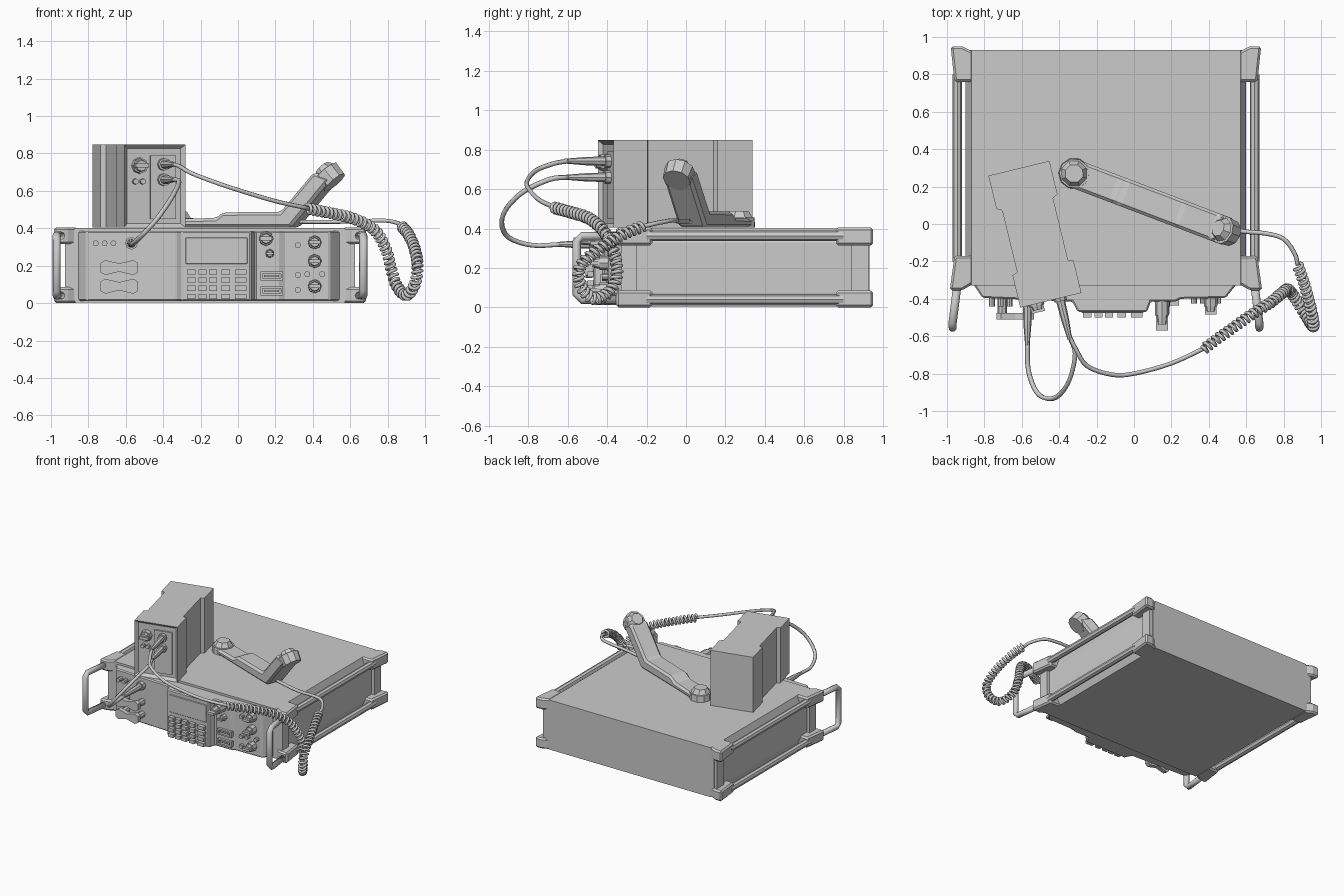
import bpy, bmesh, math
from mathutils import Vector, Matrix

if "Cube" in bpy.data.objects:
    bpy.data.objects.remove(bpy.data.objects["Cube"])

CX = -0.15                      # centre line of the main case


def finish(name, bm, bevel=0.0, smooth=False):
    bmesh.ops.recalc_face_normals(bm, faces=bm.faces[:])
    me = bpy.data.meshes.new(name)
    bm.to_mesh(me)
    bm.free()
    ob = bpy.data.objects.new(name, me)
    bpy.context.collection.objects.link(ob)
    if bevel:
        m = ob.modifiers.new("bevel", 'BEVEL')
        m.width, m.segments, m.limit_method = bevel, 1, 'ANGLE'
    if smooth:
        for p in me.polygons:
            p.use_smooth = True
    return ob


def prism(name, pts, lo, hi, axis='z', bevel=0.0, matrix=None):
    """Extrude a 2D outline along y or z."""
    bm = bmesh.new()
    put = (lambda a, b, h: (a, b, h)) if axis == 'z' else (lambda a, b, h: (a, h, b))
    rings = [[bm.verts.new(put(a, b, h)) for a, b in pts] for h in (lo, hi)]
    for r in rings:
        bm.faces.new(r)
    n = len(pts)
    for i in range(n):
        j = (i + 1) % n
        bm.faces.new((rings[0][i], rings[0][j], rings[1][j], rings[1][i]))
    if matrix:
        bm.transform(matrix)
    return finish(name, bm, bevel)


def box(name, x0, x1, y0, y1, z0, z1, bevel=0.0, matrix=None):
    return prism(name, [(x0, y0), (x1, y0), (x1, y1), (x0, y1)], z0, z1, 'z', bevel, matrix)


def cyl(name, p0, p1, r0, r1=None, sides=8, matrix=None):
    p0, p1 = Vector(p0), Vector(p1)
    d = p1 - p0
    rot = d.to_track_quat('Z', 'Y').to_matrix().to_4x4()
    bm = bmesh.new()
    bmesh.ops.create_cone(bm, cap_ends=True, segments=sides, radius1=r0,
                          radius2=r0 if r1 is None else r1, depth=d.length,
                          matrix=Matrix.Translation((p0 + p1) / 2) @ rot)
    if matrix:
        bm.transform(matrix)
    return finish(name, bm)


def spline(pts, steps):
    """Catmull-Rom curve through the points."""
    p = [Vector(q) for q in pts]
    p = [2 * p[0] - p[1]] + p + [2 * p[-1] - p[-2]]
    out = []
    for i in range(1, len(p) - 2):
        a, b, c, d = p[i - 1:i + 3]
        for k in range(steps):
            t = k / steps
            out.append(0.5 * (2 * b + (c - a) * t + (2 * a - 5 * b + 4 * c - d) * t * t
                              + (3 * b - a - 3 * c + d) * t ** 3))
    return out + [p[-2]]


def tube(name, pts, r, sides=6):
    """Sweep a polygon along a path with a carried-over frame."""
    pts = [Vector(p) for p in pts]
    bm = bmesh.new()
    rings, n = [], None
    for i, p in enumerate(pts):
        t = (pts[min(i + 1, len(pts) - 1)] - pts[max(i - 1, 0)]).normalized()
        n = t.orthogonal() if n is None else n - t * n.dot(t)
        n.normalize()
        b = t.cross(n)
        rings.append([bm.verts.new(p + r * (n * math.cos(a) + b * math.sin(a)))
                      for a in (2 * math.pi * k / sides for k in range(sides))])
    for a, b in zip(rings, rings[1:]):
        for k in range(sides):
            bm.faces.new((a[k], a[(k + 1) % sides], b[(k + 1) % sides], b[k]))
    bm.faces.new(rings[0])
    bm.faces.new(rings[-1])
    return finish(name, bm, smooth=True)


def knob(name, x, y, z, r, length=0.06, matrix=None):
    """Stepped knob facing -y with a grip bar."""
    cyl(name + "_base", (x, y + 0.02, z), (x, y - length * .5, z), r, r * .92, 8, matrix)
    cyl(name + "_cap", (x, y - length * .5, z), (x, y - length * .8, z), r * .75, r * .65, 8, matrix)
    box(name + "_grip", x - r * .8, x + r * .8, y - length, y - length * .4,
        z - r * .25, z + r * .25, 0, matrix)


# Main case
half = [(0.72, 0.402), (0.75, 0.33), (0.75, 0.07), (0.72, 0.004)]
prism("case", [(CX + a, b) for a, b in half] + [(CX - a, b) for a, b in half[::-1]],
      -0.33, 0.93, 'y')

# Front panel with raised middle section
prism("front_panel", [(-0.86, -0.32), (-0.81, -0.395), (-0.33, -0.415), (-0.30, -0.47),
      (0.07, -0.47), (0.09, -0.415), (0.22, -0.415), (0.25, -0.40), (0.49, -0.395),
      (0.55, -0.32)], 0.012, 0.385, bevel=0.008)

# Corner guards, side rails and front handles
back_guard = [(0.71, 0.76), (0.81, 0.76), (0.83, 0.95), (0.77, 0.95), (0.71, 0.92)]
front_guard = [(0.71, -0.17), (0.81, -0.17), (0.835, -0.355), (0.77, -0.355), (0.71, -0.32)]
for s, side in ((-1, "left"), (1, "right")):
    for lo, hi, lev in ((0.0, 0.085, "lower"), (0.315, 0.405, "upper")):
        for outline, end in ((back_guard, "back"), (front_guard, "front")):
            prism(f"corner_guard_{side}_{lev}_{end}", [(CX + s * a, b) for a, b in outline],
                  lo, hi, bevel=0.012)
        zr = 0.04 if lev == "lower" else 0.363
        cyl(f"side_rail_{side}_{lev}", (CX + s * 0.795, -0.2, zr), (CX + s * 0.795, 0.8, zr), 0.026)
    for y0, y1, end in ((0.84, 0.925, "back"), (-0.33, -0.25, "front")):
        xs = sorted((CX + s * 0.72, CX + s * 0.775))
        box(f"corner_post_{side}_{end}", *xs, y0, y1, 0.05, 0.35)
    xi, xo = CX + s * 0.795, CX + s * 0.82
    tube(f"front_handle_{side}", [(xi, -0.33, 0.36), (xo, -0.53, 0.36), (xo, -0.555, 0.335),
         (xo, -0.555, 0.065), (xo, -0.53, 0.04), (xi, -0.33, 0.04)], 0.022, 8)

# Left panel controls
for i in range(3):
    cyl(f"small_jack_{i}", (-0.76 + i * .047, -0.38, 0.32), (-0.76 + i * .047, -0.44, 0.32), 0.016)
bow = [(-.1, -.025), (-.075, -.04), (0, -.022), (.075, -.04), (.1, -.025)]
for i, z in enumerate((0.19, 0.09)):
    prism(f"clamp_plate_{i}", [(-0.635 + a, z + b) for a, b in bow]
          + [(-0.635 + a, z - b) for a, b in bow[::-1]], -0.51, -0.475, 'y')
    for dx in (-.07, .07):
        cyl(f"clamp_post_{i}", (-0.635 + dx, -0.39, z), (-0.635 + dx, -0.48, z), 0.025)

# Keypad and display on the middle section
for r in range(4):
    for c, (x, w) in enumerate(((-.25, .022), (-.19, .022), (-.133, .022), (-.065, .022), (.015, .03))):
        z = 0.167 - r * .044
        box(f"key_{r}_{c}", x - w, x + w, -0.5, -0.46, z - .014, z + .014)
box("display_rim", -0.28, 0.05, -0.475, -0.46, 0.21, 0.35, 0.003)

# Right panel knobs, jacks and ports
knob("mode_knob", 0.15, -0.41, 0.345, 0.04, 0.16)
knob("select_knob", 0.17, -0.41, 0.265, 0.025, 0.07)
for i, z in enumerate((0.325, 0.225, 0.09)):
    knob(f"tuning_knob_{i}", 0.41, -0.395, z, 0.038, 0.09)
for i, (x, z) in enumerate(((.32, .31), (.37, .155), (.45, .155), (.32, .15), (.32, .07))):
    cyl(f"panel_jack_{i}", (x, -0.39, z), (x, -0.425, z), 0.016)
for i, z in enumerate((0.145, 0.065)):
    for k in (-1, 1):
        box(f"port_lip_{i}", 0.12, 0.24, -0.435, -0.40, z + k * .018 - .006, z + k * .018 + .006)
        box(f"port_end_{i}", 0.18 + k * .055 - .006, 0.18 + k * .055 + .006, -0.435, -0.40, z - .02, z + .02)
    box(f"port_tongue_{i}", 0.14, 0.22, -0.425, -0.40, z - .005, z + .005)

# Speaker box with waisted sides and recessed face
SP = Matrix.Translation((-0.53, -0.055, 0)) @ Matrix.Rotation(math.radians(13.6), 4, 'Z')
right = [(.168, -.363), (.168, -.185), (.14, -.175), (.14, .165), (.168, .18), (.168, .363)]
sp = prism("speaker_box", right + [(-a, b) for a, b in right[::-1]], 0.405, 0.848)
bm = bmesh.new()
bm.from_mesh(sp.data)
bm.normal_update()
front = [f for f in bm.faces if f.normal.y < -.9 and f.calc_center_median().y < -.35]
bmesh.ops.inset_region(bm, faces=front, thickness=0.03)
for v in {v for f in front for v in f.verts}:
    v.co.y += 0.022
bm.transform(SP)
bm.to_mesh(sp.data)
bm.free()
knob("volume_knob", -0.08, -0.34, 0.735, 0.045, 0.07, SP)
for i, x in enumerate((-.105, -.065)):
    cyl(f"speaker_button_{i}", (x, -.33, .65), (x, -.37, .65), 0.015, matrix=SP)
box("speaker_strip", -0.02, 0.12, -0.352, -0.33, 0.45, 0.79, 0, SP)


# Cable plugs
def plug(name, p, d, matrix=None):
    p, d = Vector(p), Vector(d).normalized()
    for k, (a, b, r0, r1) in enumerate(((0, .05, .034, .034), (.05, .15, .024, .021), (.15, .26, .021, .012))):
        cyl(f"{name}_{k}", p + d * a, p + d * b, r0, r1, 8, matrix)


plug("upper_plug", (0.05, -0.33, 0.742), (0, -1, 0), SP)
plug("lower_plug", (0.05, -0.33, 0.66), (0, -1, 0), SP)
plug("panel_plug", (-0.57, -0.39, 0.32), (0, -1, 0))

# Cables
tube("link_cable", spline([(-.345, -.6, .66), (-.315, -.69, .65), (-.34, -.82, .59), (-.39, -.905, .51),
     (-.45, -.935, .43), (-.52, -.9, .355), (-.565, -.78, .315), (-.57, -.63, .32)], 4), 0.013)
tube("handset_cable", spline([(-.345, -.6, .742), (-.31, -.67, .73), (-.25, -.76, .695), (-.12, -.805, .645),
     (0, -.80, .605), (.2, -.745, .545), (.385, -.66, .505)], 4), 0.012)
tube("handset_lead", spline([(.875, -.22, .41), (.86, -.16, .425), (.8, -.08, .44), (.7, -.05, .44),
     (.55, -.035, .435), (.33, 0.02, .435)], 4), 0.012)

# Coiled section
path = spline([(.37, -.67, .505), (.5, -.575, .48), (.62, -.49, .45), (.73, -.42, .39), (.79, -.37, .29),
               (.82, -.35, .18), (.85, -.38, .09), (.90, -.46, .043), (.945, -.53, .10), (.96, -.54, .2),
               (.945, -.45, .29), (.91, -.32, .37), (.875, -.22, .41)], 60)
coil, n, length = [], None, 0
for i, p in enumerate(path):
    t = (path[min(i + 1, len(path) - 1)] - path[max(i - 1, 0)]).normalized()
    n = t.orthogonal() if n is None else n - t * n.dot(t)
    n.normalize()
    length += (p - path[i - 1]).length if i else 0
    a = 2 * math.pi * length / 0.028
    coil.append(p + 0.024 * (n * math.cos(a) + t.cross(n) * math.sin(a)))
tube("coiled_cable", coil, 0.0095)

# Handset: low ear end and raised mouth arm
HS = Matrix.Translation((-0.32, 0.27, 0)) @ Matrix.Rotation(math.atan2(-0.30, 0.79), 4, 'Z')
prism("handset_body", [(-.03, .405), (.67, .405), (.90, .665), (.80, .70), (.61, .488), (.28, .485),
      (.24, .455), (-.03, .45)], -0.076, 0.076, 'y', 0.016, HS)
cyl("ear_cup", (0, 0, .405), (0, 0, .455), 0.084, 0.08, 10, HS)
cyl("ear_pad", (0, 0, .455), (0, 0, .49), 0.072, 0.05, 8, HS)
cyl("mouth_cup", (.895, 0, .645), (.845, 0, .70), 0.072, 0.078, 10, HS)
cyl("mouth_pad", (.845, 0, .70), (.822, 0, .724), 0.066, 0.045, 8, HS)
